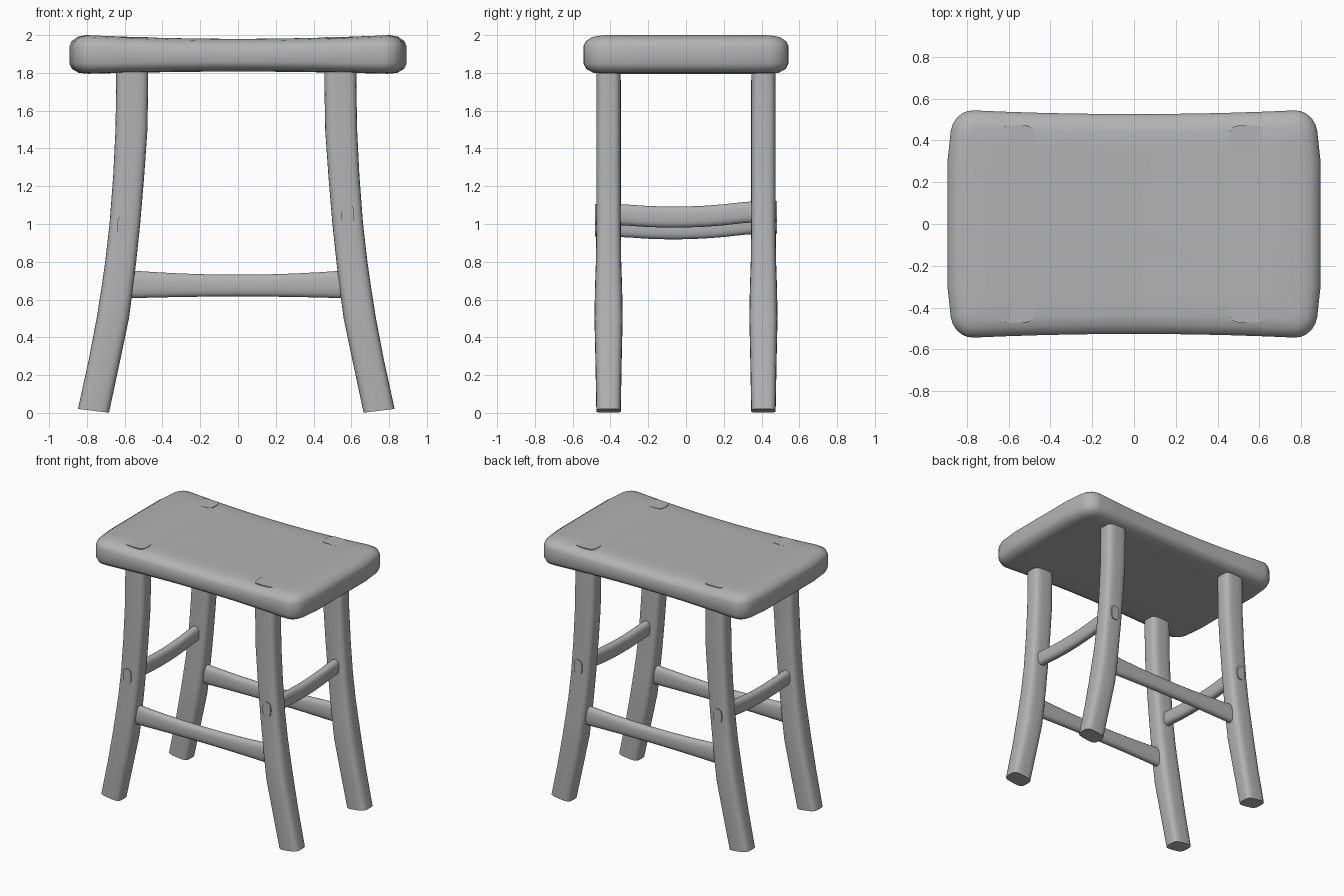
import bpy, bmesh
from math import sin, cos, pi, copysign

if "Cube" in bpy.data.objects:
    bpy.data.objects.remove(bpy.data.objects["Cube"])

# Dark grey wood finish shared by all parts
GREY = bpy.data.materials.new("dark_grey")
GREY.diffuse_color = (0.45, 0.45, 0.45, 1)
GREY.use_nodes = True
GREY.node_tree.nodes["Principled BSDF"].inputs["Base Color"].default_value = GREY.diffuse_color


def loft(name, rings, angle=40, mids=(None, None)):
    """Skin a list of equal-length point rings; cap each end with a face or a fan to a mid point."""
    bm = bmesh.new()
    vs = [[bm.verts.new(p) for p in ring] for ring in rings]
    n = len(vs[0])
    for a, b in zip(vs, vs[1:]):
        for i in range(n):
            j = (i + 1) % n
            bm.faces.new((a[i], a[j], b[j], b[i]))
    for ring, mid in zip((vs[0], vs[-1]), mids):
        if mid is None:
            bm.faces.new(ring)
        else:
            c = bm.verts.new(mid)
            for i in range(n):
                bm.faces.new((ring[i], ring[(i + 1) % n], c))
    bmesh.ops.recalc_face_normals(bm, faces=bm.faces)
    me = bpy.data.meshes.new(name)
    bm.to_mesh(me)
    bm.free()
    me.materials.append(GREY)
    ob = bpy.data.objects.new(name, me)
    bpy.context.collection.objects.link(ob)
    bpy.ops.object.select_all(action='DESELECT')
    ob.select_set(True)
    bpy.context.view_layer.objects.active = ob
    bpy.ops.object.shade_smooth_by_angle(angle=angle * pi / 180)
    return ob


def section(c, u, v, power, n=24):
    """Rounded-rectangle ring around c spanned by half-axis vectors u and v."""
    pts = []
    for i in range(n):
        t = 2 * pi * (i + 0.5) / n
        p = copysign(abs(cos(t)) ** (2 / power), cos(t))
        q = copysign(abs(sin(t)) ** (2 / power), sin(t))
        pts.append([c[k] + p * u[k] + q * v[k] for k in range(3)])
    return pts


# Seat: rounded slab with a waist and a shallow saddle dip
def dip(x):
    return max(0, 1 - (x / 0.8) ** 2)


def seat_ring(scale, inset, z, bend):
    a, b, r = 0.893 - inset, 0.545 - inset, max(0.1 - inset * 0.6, 0.03)
    corners = [(a - r, b - r), (r - a, b - r), (r - a, r - b), (a - r, r - b)]
    pts = []
    for k, (cx, cy) in enumerate(corners):
        arc = [(cx + r * cos((k + i / 5) * pi / 2), cy + r * sin((k + i / 5) * pi / 2)) for i in range(6)]
        nx, ny = corners[(k + 1) % 4]
        end = (nx + r * cos((k + 1) * pi / 2), ny + r * sin((k + 1) * pi / 2))
        steps = 10 if k % 2 == 0 else 6
        last = arc[-1]
        arc += [(last[0] + (end[0] - last[0]) * i / steps,
                 last[1] + (end[1] - last[1]) * i / steps) for i in range(1, steps)]
        pts += arc
    out = []
    for x, y in pts:
        x, y = x * scale, y * scale
        x *= 1 - 0.025 * max(0, abs(y) - 0.3) / 0.2
        y *= 1 - 0.035 * dip(x)
        out.append((x, y, z - bend * dip(x)))
    return out


TOP, BOT = 0.02, -0.012
profile = [(0.3, 0.1, 1.795, BOT), (0.65, 0.1, 1.795, BOT), (1, 0.1, 1.795, BOT),
           (1, 0.05, 1.80, BOT), (1, 0.015, 1.82, BOT), (1, 0, 1.85, BOT / 2),
           (1, 0, 1.94, TOP / 2), (1, 0.012, 1.968, TOP), (1, 0.045, 1.991, TOP),
           (1, 0.09, 2.0, TOP), (0.8, 0.09, 2.0, TOP), (0.6, 0.09, 2.0, TOP), (0.3, 0.09, 2.0, TOP)]
loft("seat", [seat_ring(*p) for p in profile], 50,
     ((0, 0, 1.795 - BOT), (0, 0, 2.0 - TOP)))

# Legs: splayed curved posts running through the seat (x, z, width, depth)
SHIFT = -0.009
leg_path = [(0.756, 0.011, 0.165, 0.13), (0.698, 0.28, 0.168, 0.14), (0.654, 0.5, 0.172, 0.15),
            (0.632, 0.65, 0.168, 0.145), (0.612, 0.8, 0.165, 0.135), (0.59, 1.0, 0.163, 0.13),
            (0.57, 1.25, 0.165, 0.13), (0.555, 1.5, 0.17, 0.13), (0.551, 1.75, 0.17, 0.13),
            (0.551, 1.991, 0.17, 0.125)]
for sx, xn in ((-1, "left"), (1, "right")):
    for sy, yn in ((-1, "front"), (1, "back")):
        rings = []
        for i, (x, z, w, d) in enumerate(leg_path):
            tilt = 0.01 * sx if i == 0 else 0
            rings.append(section((sx * x + SHIFT, sy * 0.41, z), (w / 2, 0, tilt), (0, d / 2, 0), 3.6))
        loft(f"{yn}_{xn}_leg", rings)

# Long rails between left and right legs, slimmer in the middle
for sy, yn in ((-1, "front"), (1, "back")):
    rings = []
    for x in (-0.6, -0.45, -0.3, -0.15, 0, 0.15, 0.3, 0.45, 0.6):
        h = 0.116 + 0.03 * (x / 0.55) ** 2
        z = 0.674 + 0.006 * (x / 0.55) ** 2
        rings.append(section((x, sy * 0.41, z), (0, 0.034, 0), (0, 0, h / 2), 2.5))
    loft(f"{yn}_rail", rings)

# Side rails: sagging, set at two heights, with tenon ends showing through the legs
for x, z0, name in ((-0.605, 0.975, "left"), (0.58, 1.037, "right")):
    rings = []
    for y in (-0.482, -0.4, -0.3, -0.2, -0.1, 0, 0.1, 0.2, 0.3, 0.4, 0.482):
        z = z0 + 0.022 * (y / 0.35) ** 2 + 0.008 * y / 0.35
        if abs(y) > 0.35:
            z = z0 + 0.022 + copysign(0.008, y)
        rings.append(section((x, y, z), (0.034, 0, 0), (0, 0, 0.056), 2.7))
    loft(f"{name}_side_rail", rings)
